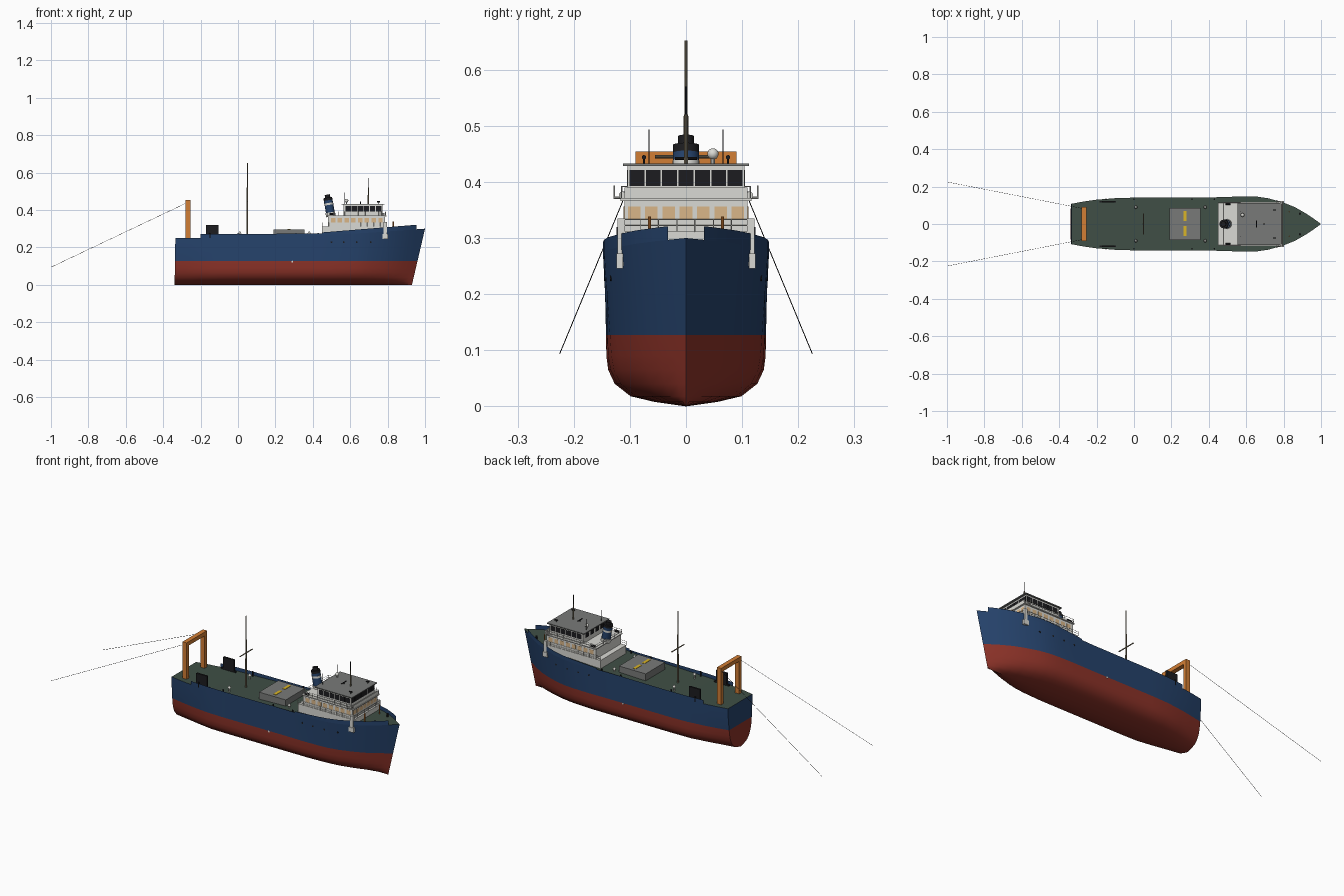
import bpy, bmesh, math
from mathutils import Vector

old = bpy.data.objects.get("Cube")
if old:
    bpy.data.objects.remove(old)


def material(name, r, g, b):
    m = bpy.data.materials.new(name)
    m.use_nodes = True
    m.diffuse_color = (r, g, b, 1)
    m.node_tree.nodes["Principled BSDF"].inputs["Base Color"].default_value = (r, g, b, 1)
    return m


blue = material("hull blue", .019, .056, .15)
red = material("bottom red", .26, .032, .021)
green = material("deck green", .05, .078, .06)
white = material("house white", .7, .7, .66)
grey = material("roof grey", .19, .195, .19)
black = material("black", .012, .012, .014)
orange = material("gantry orange", .65, .21, .035)
tan = material("cabin window tan", .7, .47, .25)
yellow = material("hatch yellow", .7, .46, .02)
olive = material("mast olive", .24, .2, .13)
made = []


def finish(name, bm, *mats):
    mesh = bpy.data.meshes.new(name)
    bmesh.ops.recalc_face_normals(bm, faces=bm.faces)
    bm.to_mesh(mesh)
    bm.free()
    for m in mats:
        mesh.materials.append(m)
    ob = bpy.data.objects.new(name, mesh)
    bpy.context.collection.objects.link(ob)
    made.append(ob)


def box(name, mat, x, y, z):
    """Box from three (low, high) ranges."""
    bm = bmesh.new()
    bmesh.ops.create_cube(bm, size=1)
    for v in bm.verts:
        v.co = [r[0] if c < 0 else r[1] for c, r in zip(v.co, (x, y, z))]
    finish(name, bm, mat)


def rod(name, mat, start, end, r, r_end=None, sides=10):
    """Round bar between two points, optionally tapered."""
    a, b = Vector(start), Vector(end)
    bm = bmesh.new()
    bmesh.ops.create_cone(bm, cap_ends=True, segments=sides, radius1=r,
                          radius2=r if r_end is None else r_end, depth=(b - a).length)
    turn = (b - a).to_track_quat("Z", "Y")
    for v in bm.verts:
        v.co = turn @ v.co + (a + b) / 2
    finish(name, bm, mat)


def lerp(table, x):
    for (x0, a), (x1, b) in zip(table, table[1:]):
        if x <= x1:
            return a + (b - a) * max(0, x - x0) / (x1 - x0)
    return table[-1][1]


def railing(name, points, height=.022):
    """Posts with two bars along an open path."""
    for p, q in zip(points, points[1:]):
        p, q = Vector(p), Vector(q)
        for h in (height, height / 2):
            up = Vector((0, 0, h))
            rod(name + "_bar", white, p + up, q + up, .0009, sides=5)
        n = max(1, round((q - p).length / .035))
        for i in range(n + 1):
            foot = p.lerp(q, i / n)
            rod(name + "_post", white, foot, foot + Vector((0, 0, height)), .0009, sides=5)


def spread(a, b, n):
    return [a + (b - a) * (i + .5) / n for i in range(n)]


# Hull: deck outline, sheer and a round-bilged cross-section
BEAM = [(-.335, .108), (-.27, .12), (-.2, .13), (-.1, .138), (0, .141), (.38, .141), (.5, .145),
        (.6, .148), (.66, .146), (.72, .137), (.8, .114), (.86, .09), (.92, .056), (.97, .022), (1, 0)]
SHEER = [(-.335, .25), (.1, .252), (.45, .265), (.7, .278), (1, .3)]
SECTION = [(0, 0), (.4, .008), (.7, .018), (.9, .04), (.98, .065), (1, .09), (1, .127), (1, .2), (1, None)]
rings = []
bm = bmesh.new()
for x, w in BEAM:
    deck = lerp(SHEER, x)
    bow = max(0, (x - .45) / .55)
    stern = max(0, (-.1 - x) / .235)
    ring = []
    for share, z in SECTION:
        z = deck if z is None else z
        f = 1 - z / deck
        half = w * share * (1 - .35 * bow * f - .3 * stern * f * f)
        px = x - .07 * bow ** 2 * f - (.004 * f if x < -.3 else 0)
        ring.append([bm.verts.new((px, s * half, z)) for s in (-1, 1)])
    rings.append(ring)


def quad(corners, index):
    bm.faces.new(corners).material_index = index


for a, b in zip(rings, rings[1:]):
    for i in range(len(SECTION) - 1):
        paint = 1 if SECTION[i][1] < .12 else 0
        for s in (0, 1):
            quad((a[i][s], b[i][s], b[i + 1][s], a[i + 1][s]), paint)
    quad((*a[-1], b[-1][1], b[-1][0]), 2)
for i in range(len(SECTION) - 1):
    p, q = rings[0][i], rings[0][i + 1]
    quad((p[0], p[1], q[1], q[0]), 1 if SECTION[i][1] < .12 else 0)
bmesh.ops.remove_doubles(bm, verts=bm.verts, dist=.0001)
bmesh.ops.dissolve_degenerate(bm, edges=bm.edges, dist=.0001)
finish("hull", bm, blue, red, green)


# Bulwarks: thin plates flush with the hull side
def bulwark(name, x0, x1, top0, top1, side):
    bm = bmesh.new()
    xs = sorted({x0, x1} | {x for x, w in BEAM if x0 < x < x1})
    pairs = []
    for x in xs:
        top = top0 + (top1 - top0) * (x - x0) / (x1 - x0)
        y = side * lerp(BEAM, x)
        pairs.append([bm.verts.new((x, y, z)) for z in (lerp(SHEER, x), top)])
    for a, b in zip(pairs, pairs[1:]):
        bm.faces.new((a[0], b[0], b[1], a[1]))
    finish(name, bm, blue)


for s in (-1, 1):
    bulwark("waist_bulwark", -.2, .45, .271, .274, s)
    bulwark("bow_bulwark", .45, .955, .28, .321, s)

# Stern gantry and trailing cables
box("gantry_beam", orange, (-.28, -.255), (-.09, .09), (.432, .454))
for s in (-1, 1):
    box("gantry_leg", orange, (-.28, -.255), sorted((s * .07, s * .09)), (.245, .435))
    rod("trailing_cable", black, (-.27, s * .082, .44), (-1, s * .225, .094), .0008, sides=6)
    box("net_door", black, (-.172, -.105), sorted((s * .114, s * .124)), (.25, .32))
    box("net_door_foot", black, (-.185, -.095), sorted((s * .114, s * .124)), (.25, .258))

# Cargo hatch with painted stripes
box("cargo_hatch", grey, (.19, .355), (-.085, .085), (.25, .296))
for y in (.042, -.038):
    box("hatch_stripe", yellow, (.264, .281), (y - .027, y + .027), (.296, .298))

# Mast with crossbar
rod("mast_lower", olive, (.05, 0, .25), (.05, 0, .52), .005, .004)
rod("mast_upper", olive, (.05, 0, .52), (.05, 0, .652), .003, .0025)
rod("mast_crossbar", olive, (.05, -.055, .445), (.05, .055, .445), .003)

# Deck fittings
for s in (-1, 1):
    for x in (.01, .38):
        rod("vent_pipe", white, (x, s * .09, .25), (x, s * .09, .276), .004)
        rod("vent_cap", white, (x, s * .09, .274), (x, s * .09, .284), .009, .004)
    for x in (-.15, 0, .31, .43):
        rod("side_bollard", black, (x, s * .132, .25), (x, s * .132, .278), .004)
    rod("bow_bollard", black, (.887, s * .055, .285), (.887, s * .055, .31), .006)
    rod("foredeck_post", orange, (.83, s * .065, .28), (.83, s * .065, .338), .003)
    for x in (.5, .565, .635, .71):
        y = lerp(BEAM, x) * (1 - .12 * (x - .45))
        rod("hull_porthole", black, (x, s * (y - .012), .228), (x, s * (y + .001), .228), .005)
    rod("load_mark", white, (.29, s * .136, .124), (.29, s * .143, .124), .005)
    # Anchor with stock and flukes against the bow
    box("anchor_shank", white, (.778, .796), sorted((s * .109, s * .122)), (.255, .335))
    box("anchor_flukes", white, (.772, .802), sorted((s * .112, s * .124)), (.246, .272))

# Deckhouse tiers
box("lower_house", white, (.45, .795), (-.113, .113), (.25, .312))
box("middle_house", white, (.48, .785), (-.11, .11), (.31, .368))
box("bridge_deck", white, (.475, .795), (-.117, .117), (.366, .371))
box("bridge_front_wall", white, (.787, .792), (-.11, .11), (.37, .39))
box("bridge", white, (.565, .772), (-.104, .104), (.37, .43))
box("bridge_roof", grey, (.553, .783), (-.112, .112), (.428, .433))

# Windows as thin plates
for y in spread(-.108, .108, 7):
    box("cabin_window", tan, (.784, .786), (y - .0112, y + .0112), (.334, .356))
for y in spread(-.102, .102, 7):
    box("bridge_window", black, (.771, .773), (y - .0132, y + .0132), (.393, .421))
for y in spread(-.09, .09, 4):
    box("bridge_back_window", black, (.564, .566), (y - .015, y + .015), (.395, .418))
for s in (-1, 1):
    for x in spread(.49, .78, 8):
        box("cabin_side_window", tan, (x - .012, x + .012), sorted((s * .109, s * .111)), (.333, .356))
    for x in spread(.572, .768, 6):
        box("bridge_side_window", black, (x - .0145, x + .0145), sorted((s * .103, s * .105)), (.393, .421))
    # Wing lights
    rod("wing_bar", white, (.765, s * .105, .372), (.765, s * .128, .372), .002)
    rod("wing_post", white, (.765, s * .128, .37), (.765, s * .128, .394), .0015)
    rod("wing_lamp", white, (.77, s * .113, .376), (.782, s * .113, .376), .007)
    rod("raft_canister", black, (.49, s * .108, .378), (.515, s * .108, .378), .006)

# Railings
railing("bridge_rail", [(.57, -.114, .37), (.478, -.114, .37), (.478, .114, .37), (.57, .114, .37)])
for s in (-1, 1):
    railing("wing_rail", [(.57, s * .115, .37), (.79, s * .115, .37)])
    railing("house_rail", [(.45, s * .114, .311), (.795, s * .114, .311)])
railing("house_front_rail", [(.795, -.114, .311), (.795, .114, .311)])

# Funnel, leaning slightly aft, in stacked bands
base, lean = Vector((.497, 0, .365)), Vector((-.17, 0, 1))
for name, mat, low, high, r in (("base", white, 0, .022, .026), ("lower", blue, .022, .062, .0235),
                                ("stripe", white, .062, .073, .024), ("upper", blue, .073, .087, .0235),
                                ("top", black, .087, .101, .0235), ("pipe", black, .101, .117, .014)):
    rod("funnel_" + name, mat, base + lean * low, base + lean * high, r, sides=20)

# Roof equipment
rod("roof_antenna", olive, (.697, 0, .43), (.697, 0, .52), .004, .003)
rod("antenna_tip", black, (.697, 0, .52), (.697, 0, .57), .002)
rod("radar_scanner", black, (.655, -.02, .442), (.655, .02, .442), .0025)
rod("scanner_stand", black, (.655, 0, .43), (.655, 0, .442), .003)
bm = bmesh.new()
bmesh.ops.create_uvsphere(bm, u_segments=16, v_segments=10, radius=.01)
bmesh.ops.translate(bm, verts=bm.verts, vec=(.58, .048, .45))
finish("radar_dome", bm, white)
rod("dome_stand", white, (.58, .048, .43), (.58, .048, .445), .004)
for s in (-1, 1):
    rod("whip_antenna", black, (.57, s * .066, .43), (.57, s * .066, .493), .001, sides=6)
    rod("searchlight_stand", black, (.75, s * .075, .43), (.75, s * .075, .442), .002)
    rod("searchlight", black, (.743, s * .075, .444), (.758, s * .075, .444), .004)

# Smooth round parts, keep hard edges
bpy.ops.object.select_all(action="DESELECT")
for ob in made:
    ob.select_set(True)
bpy.context.view_layer.objects.active = made[0]
bpy.ops.object.shade_smooth_by_angle(angle=math.radians(30))
